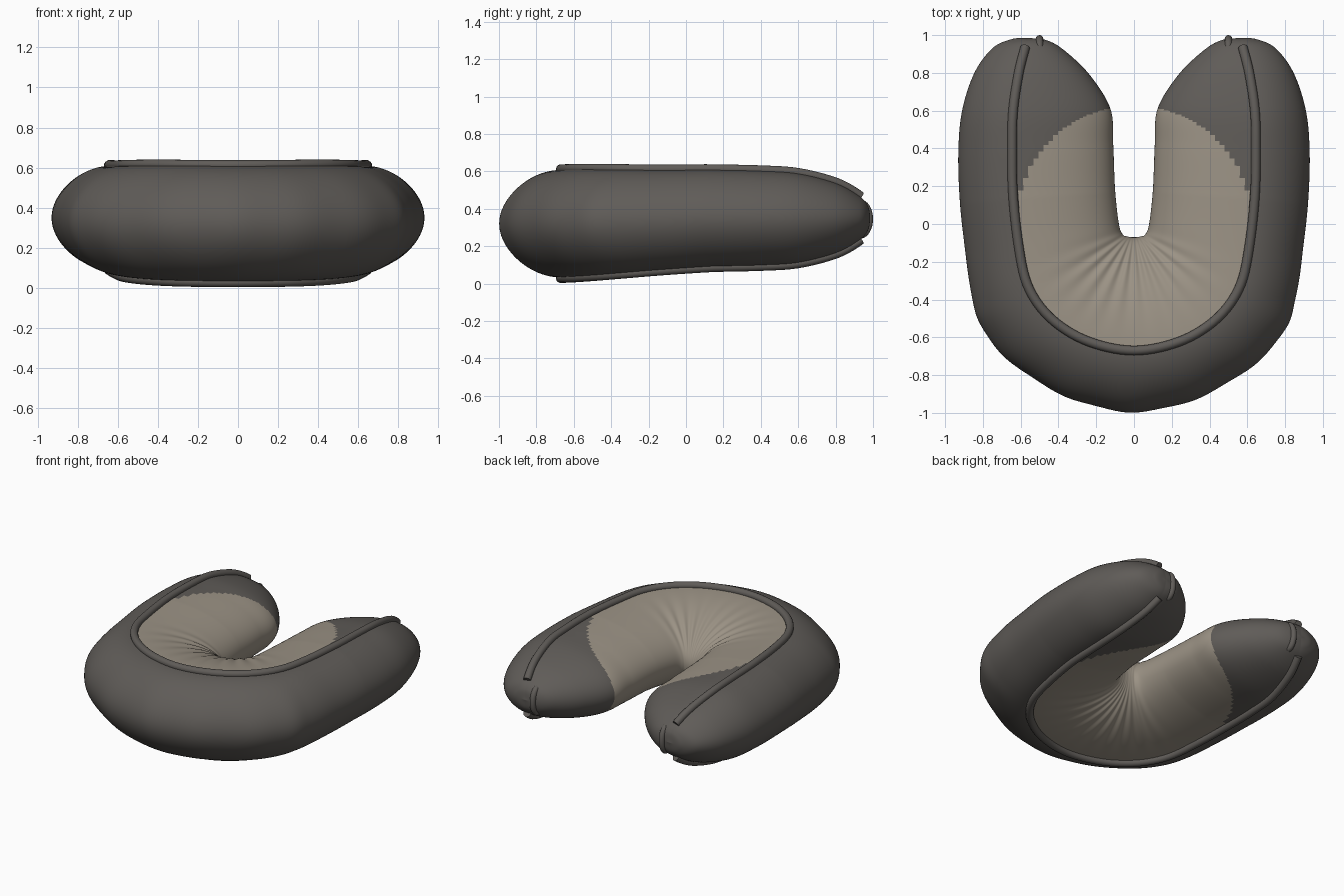
import bpy, bmesh
from math import sin, cos, pi, exp, hypot

if "Cube" in bpy.data.objects:
    bpy.data.objects.remove(bpy.data.objects["Cube"])


def material(name, rgb):
    m = bpy.data.materials.new(name)
    m.use_nodes = True
    m.diffuse_color = (*rgb, 1)
    m.node_tree.nodes["Principled BSDF"].inputs["Base Color"].default_value = (*rgb, 1)
    return m


charcoal = material("charcoal fabric", (.115, .106, .097))
beige = material("beige fabric", (.33, .29, .235))

# Stations from leg tip to middle: inner edge, ridge, outer edge, half height
half = [
    (.55, .985, .56, .985, .57, .985, 0),
    (.46, .972, .565, .97, .65, .978, .07),
    (.37, .92, .58, .92, .75, .93, .122),
    (.235, .79, .61, .80, .845, .80, .187),
    (.125, .61, .64, .60, .91, .60, .238),
    (.11, .42, .645, .40, .93, .38, .252),
    (.1, .18, .64, .15, .922, .12, .258),
    (.08, 0, .61, -.12, .895, -.13, .266),
    (.06, -.055, .565, -.32, .855, -.40, .275),
    (.04, -.065, .47, -.47, .775, -.60, .282),
    (.025, -.068, .33, -.58, .57, -.795, .286),
    (.012, -.07, .17, -.645, .29, -.94, .287),
    (0, -.07, 0, -.67, 0, -.995, .287),
]


def flip(s):
    return (-s[0], s[1], -s[2], s[3], -s[4], s[5], s[6])


def spline(points, steps):
    """Smooth interpolation through all stations."""
    ends = [[2 * a - b for a, b in zip(points[i], points[j])] for i, j in ((0, 1), (-1, -2))]
    p = [ends[0], *points, ends[1]]
    out = []
    for i in range(1, len(p) - 2):
        for k in range(steps):
            t = k / steps
            out.append([b + t / 2 * (c - a + t * (2 * a - 5 * b + 4 * c - d + t * (3 * (b - c) + d - a)))
                        for a, b, c, d in zip(*p[i - 1:i + 3])])
    return out + [list(points[-1])]


stations = spline(half + [flip(s) for s in half[-2::-1]], 20)
RING = 120


def middle(y):
    return min(.35, .345 + .037 * y)


# Cushion: lopsided elliptical sections swept round the U
bm = bmesh.new()
rings = []
for n, (ix, iy, rx, ry, ox, oy, h) in enumerate(stations):
    bend = 1 / (1 + exp(14 * (ry + .3)))
    ring = []
    for j in range(RING):
        a = 2 * pi * j / RING
        c, s = cos(a), sin(a)
        w = abs(c)
        if c > 0:
            # Outer wall: slimmer shoulder, slightly lumpy at the bend
            ex, ey = ox, oy
            w *= 1 + .012 * bend * c * cos(n * .26)
            z = s * h * (1 - .12 * c * c)
        else:
            # Inner wall: full on the legs, gathered into soft pleats at the bend
            ex, ey = ix, iy
            z = s * (h * (1 + .06 * (1 - bend) * c * c)
                     + .018 * bend * c * c * abs(s) * cos(n * .37))
        ring.append(bm.verts.new((rx + w * (ex - rx), ry + w * (ey - ry), middle(ry) + z)))
    rings.append(ring)
for r0, r1 in zip(rings, rings[1:]):
    for j in range(RING):
        k = (j + 1) % RING
        f = bm.faces.new((r0[j], r0[k], r1[k], r1[j]))
        # Beige lining on the inner half, ending in a round edge on each leg
        p = f.calc_center_median()
        inner = RING // 4 <= j < 3 * RING // 4
        f.material_index = int(inner and (p.y < 0 or hypot(p.x, p.y) < .625))
        f.smooth = True
bmesh.ops.remove_doubles(bm, verts=bm.verts, dist=.0001)
bmesh.ops.recalc_face_normals(bm, faces=bm.faces)
mesh = bpy.data.meshes.new("cushion")
bm.to_mesh(mesh)
bm.free()
mesh.materials.append(charcoal)
mesh.materials.append(beige)
bpy.context.collection.objects.link(bpy.data.objects.new("cushion", mesh))


def tube(name, points, radius):
    curve = bpy.data.curves.new(name, "CURVE")
    curve.dimensions = "3D"
    curve.bevel_depth = radius
    curve.bevel_resolution = 6
    curve.use_fill_caps = True
    path = curve.splines.new("POLY")
    path.points.add(len(points) - 1)
    for q, co in zip(path.points, points):
        q.co = (*co, 1)
    curve.materials.append(charcoal)
    ob = bpy.data.objects.new(name, curve)
    bpy.context.collection.objects.link(ob)
    bpy.ops.object.select_all(action="DESELECT")
    ob.select_set(True)
    bpy.context.view_layer.objects.active = ob
    bpy.ops.object.convert(target="MESH")
    bpy.ops.object.shade_smooth_by_angle()


# Piping along the top and bottom ridges
for name, side in (("top_piping", 1), ("bottom_piping", -1)):
    tube(name, [(s[2], s[3], middle(s[3]) + side * (s[6] + .005))
                for s in stations[::4] if s[3] < .945], .025)

# Short seam loop on each leg tip
for name, x in (("left_tip_loop", .5), ("right_tip_loop", -.5)):
    arc = [pi * (i / 16 - .5) for i in range(17)]
    tube(name, [(x, .93 + .05 * cos(a), .345 + .085 * sin(a)) for a in arc], .02)
